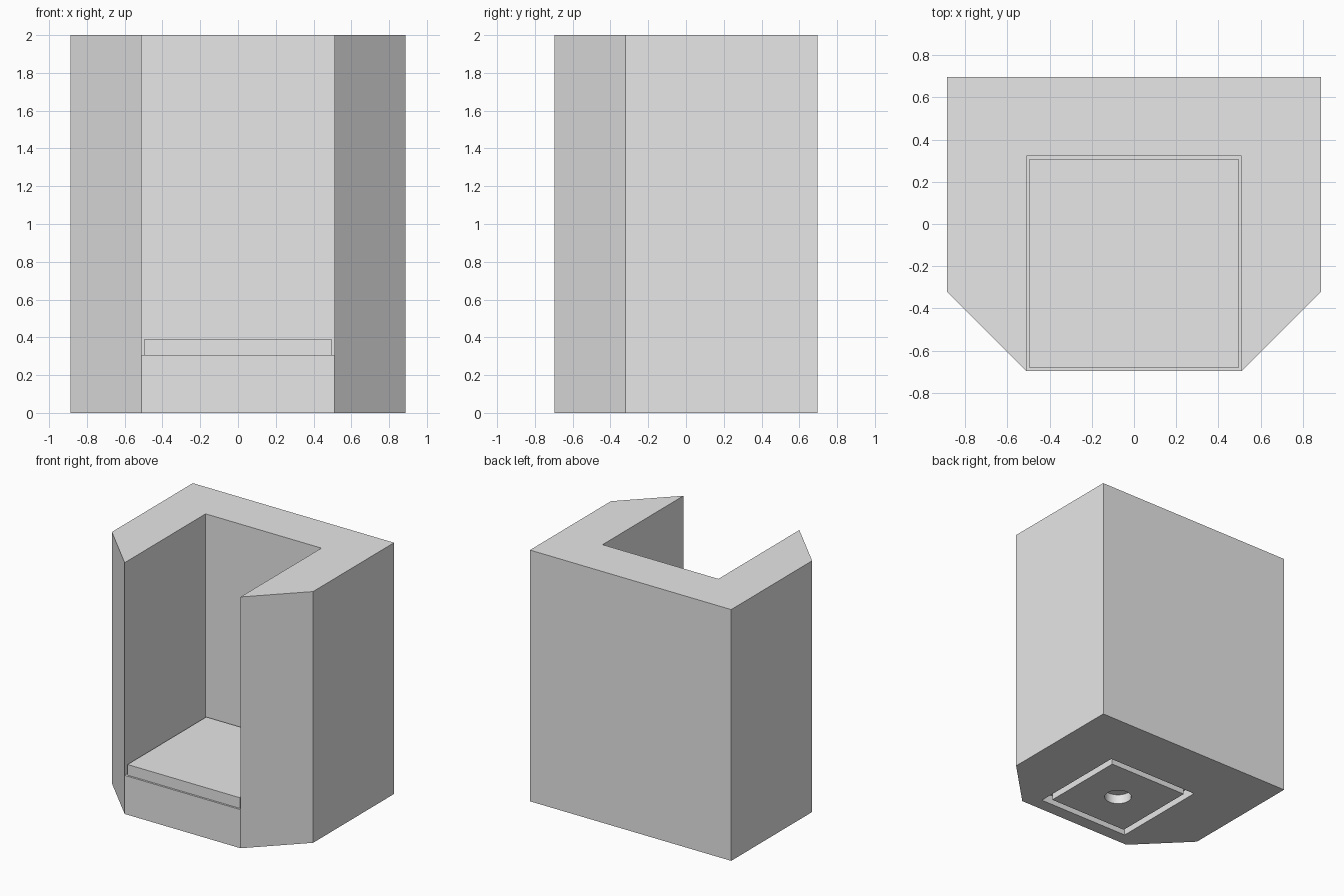
import bpy, bmesh

if "Cube" in bpy.data.objects:
    bpy.data.objects.remove(bpy.data.objects["Cube"], do_unlink=True)

HALF_W, HALF_D, HEIGHT = 0.886, 0.697, 2.0
POCKET_W, SEAT_Z, WALL = 0.51, 0.307, 0.376
CENTRE_Y = -0.187
RECESS = 0.075

grey = bpy.data.materials.new("plain grey")
grey.use_nodes = True
colour = (0.8, 0.8, 0.8, 1)
grey.diffuse_color = colour
grey.node_tree.nodes["Principled BSDF"].inputs["Base Color"].default_value = colour


def prism(name, outline, z0, z1):
    """Extrude a flat outline from z0 up to z1."""
    bm = bmesh.new()
    face = bm.faces.new([bm.verts.new((x, y, z0)) for x, y in outline])
    top = bmesh.ops.extrude_face_region(bm, geom=[face])["geom"]
    for v in top:
        if isinstance(v, bmesh.types.BMVert):
            v.co.z = z1
    bmesh.ops.recalc_face_normals(bm, faces=bm.faces)
    mesh = bpy.data.meshes.new(name)
    bm.to_mesh(mesh)
    bm.free()
    obj = bpy.data.objects.new(name, mesh)
    bpy.context.collection.objects.link(obj)
    mesh.materials.append(grey)
    return obj


def rect(half_x, y0, y1):
    return [(-half_x, y0), (half_x, y0), (half_x, y1), (-half_x, y1)]


def square(half):
    return rect(half, CENTRE_Y - half, CENTRE_Y + half)


def cut(target, cutter):
    """Subtract the cutter, then discard it."""
    cutter.hide_render = True
    mod = target.modifiers.new("cut", "BOOLEAN")
    mod.operation = "DIFFERENCE"
    mod.solver = "EXACT"
    mod.object = cutter
    bpy.context.view_layer.objects.active = target
    bpy.ops.object.modifier_apply(modifier=mod.name)
    bpy.data.objects.remove(cutter, do_unlink=True)


# Booth body with chamfered front corners
right = [(POCKET_W, -HALF_D), (HALF_W, POCKET_W - HALF_W + HALF_D - 0.642), (HALF_W, HALF_D)]
right[1] = (HALF_W, -HALF_D + HALF_W - POCKET_W)
body = prism("body", right + [(-x, y) for x, y in reversed(right)], 0, HEIGHT)

# Open pocket through the front and top
cut(body, prism("pocket_cutter", rect(POCKET_W, -1, HALF_D - WALL), SEAT_Z, HEIGHT + 0.2))

# Square groove under the base
groove = prism("groove_cutter", square(0.405), -0.1, RECESS)
cut(groove, prism("groove_core", square(0.35), -0.2, RECESS + 0.1))
cut(body, groove)

# Round socket in the middle of the underside
bpy.ops.mesh.primitive_cylinder_add(vertices=32, radius=0.1, depth=RECESS * 2,
                                    location=(0, CENTRE_Y, 0))
cut(body, bpy.context.object)

# Raised pad on the pocket floor
pad = prism("pad", square(0.495), SEAT_Z, 0.392)

# Smooth only the round socket wall
bpy.ops.object.select_all(action="DESELECT")
body.select_set(True)
bpy.context.view_layer.objects.active = body
bpy.ops.object.shade_smooth_by_angle(angle=0.5)
